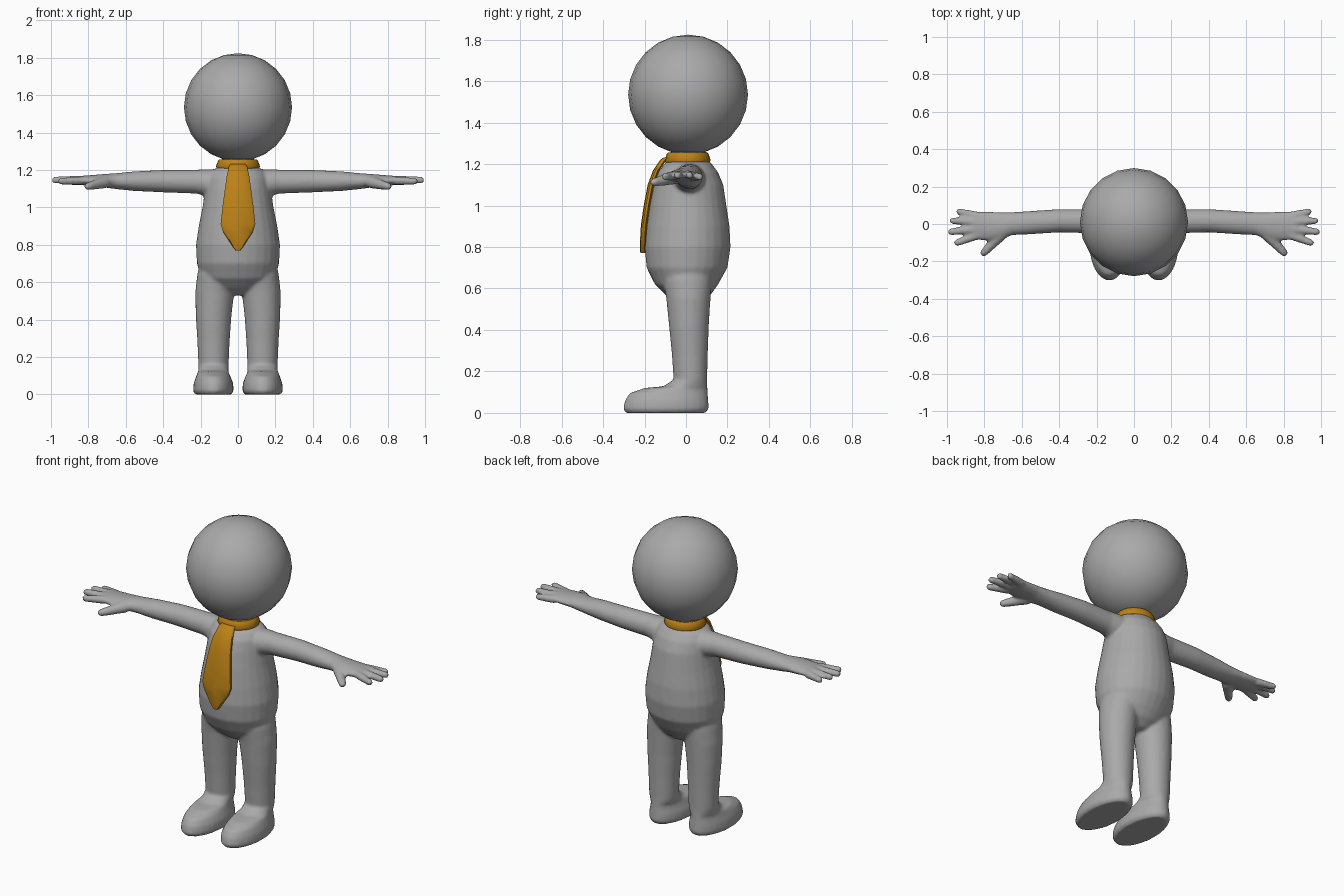
import bpy
import bmesh
from math import cos, sin, pi
from mathutils import Matrix, Vector

if "Cube" in bpy.data.objects:
    bpy.data.objects.remove(bpy.data.objects["Cube"], do_unlink=True)


def material(name, rgb):
    mat = bpy.data.materials.new(name)
    mat.use_nodes = True
    mat.diffuse_color = (*rgb, 1)
    mat.node_tree.nodes["Principled BSDF"].inputs["Base Color"].default_value = (*rgb, 1)
    return mat


grey = material("grey", (0.4, 0.4, 0.4))
gold = material("gold", (0.5, 0.22, 0.008))


def finish(bm, name, mat, angle=pi):
    bmesh.ops.recalc_face_normals(bm, faces=bm.faces)
    mesh = bpy.data.meshes.new(name)
    bm.to_mesh(mesh)
    bm.free()
    mesh.materials.append(mat)
    obj = bpy.data.objects.new(name, mesh)
    bpy.context.collection.objects.link(obj)
    bpy.ops.object.select_all(action="DESELECT")
    obj.select_set(True)
    bpy.context.view_layer.objects.active = obj
    bpy.ops.object.shade_smooth_by_angle(angle=angle)
    return obj


def bridge(bm, rings, caps=True):
    """Join rings of points into a closed skin."""
    loops = [[bm.verts.new(p) for p in ring] for ring in rings]
    for a, b in zip(loops, loops[1:]):
        for i in range(len(a)):
            j = (i + 1) % len(a)
            bm.faces.new((a[i], a[j], b[j], b[i]))
    if caps:
        bm.faces.new(loops[0][::-1])
        bm.faces.new(loops[-1])


def upright(z, x0, x1, y0, y1, n=28):
    """Horizontal ellipse fitted to the given bounds."""
    return [Vector(((x0 + x1) / 2 + (x1 - x0) / 2 * cos(2 * pi * i / n),
                    (y0 + y1) / 2 + (y1 - y0) / 2 * sin(2 * pi * i / n), z)) for i in range(n)]


def sideways(x, y0, y1, z0, z1, n=20):
    """Ellipse across the x axis fitted to the given bounds."""
    return [Vector((x, p.x, p.y)) for p in upright(0, y0, y1, z0, z1, n)]


def finger(start, end, r0, r1):
    """Rings of a tapered finger with a domed tip."""
    axis = end - start
    turn = axis.to_track_quat("Z", "Y")
    sections = [(0, r0), (axis.length, r1)]
    sections += [(axis.length + r1 * sin(a), r1 * cos(a)) for a in (0.5, 1.0, 1.4)]
    return [[start + turn @ p for p in upright(d, -r, r, -r, r, 12)] for d, r in sections]


# Torso: height, half width, front, back
torso = ((0.53, 0.06, -0.05, 0.07), (0.57, 0.15, -0.10, 0.12), (0.62, 0.195, -0.15, 0.155),
         (0.70, 0.22, -0.19, 0.20), (0.80, 0.225, -0.20, 0.215), (0.90, 0.21, -0.19, 0.21),
         (1.00, 0.19, -0.175, 0.195), (1.10, 0.175, -0.155, 0.18), (1.16, 0.165, -0.135, 0.155),
         (1.20, 0.14, -0.105, 0.125), (1.215, 0.10, -0.09, 0.11), (1.26, 0.09, -0.08, 0.10))
body = bmesh.new()
bridge(body, [upright(z, -w, w, f, b) for z, w, f, b in torso])

# Legs and feet in one loft: height, inner, outer, front, back
leg = ((0.0, 0.035, 0.23, -0.29, 0.095), (0.02, 0.023, 0.241, -0.304, 0.11),
       (0.06, 0.026, 0.237, -0.295, 0.108), (0.095, 0.04, 0.225, -0.272, 0.105),
       (0.12, 0.05, 0.215, -0.20, 0.104), (0.128, 0.05, 0.212, -0.11, 0.103),
       (0.16, 0.05, 0.212, -0.06, 0.102), (0.28, 0.045, 0.217, -0.068, 0.105),
       (0.42, 0.035, 0.226, -0.082, 0.11), (0.55, 0.02, 0.228, -0.095, 0.118),
       (0.64, 0.01, 0.218, -0.11, 0.125), (0.72, 0.02, 0.20, -0.10, 0.12))

# Arm and palm: distance out, front, back, bottom, top
arm = ((0.08, -0.07, 0.10, 1.04, 1.205), (0.17, -0.06, 0.09, 1.06, 1.203),
       (0.22, -0.05, 0.08, 1.073, 1.202), (0.40, -0.045, 0.08, 1.08, 1.20),
       (0.55, -0.055, 0.07, 1.087, 1.193), (0.65, -0.06, 0.063, 1.097, 1.183),
       (0.72, -0.085, 0.063, 1.107, 1.178), (0.79, -0.09, 0.065, 1.113, 1.172),
       (0.86, -0.085, 0.066, 1.122, 1.167), (0.88, -0.07, 0.055, 1.13, 1.16))

# Fingers and thumb: start, end, radii
fingers = (((0.84, 0.045, 1.14), (0.935, 0.066, 1.138), 0.023, 0.018),
           ((0.85, 0.012, 1.148), (0.97, 0.017, 1.146), 0.023, 0.018),
           ((0.85, -0.028, 1.148), (0.978, -0.042, 1.146), 0.023, 0.019),
           ((0.84, -0.062, 1.143), (0.945, -0.10, 1.14), 0.023, 0.019),
           ((0.71, -0.055, 1.135), (0.802, -0.153, 1.112), 0.034, 0.021))

for s in (1, -1):
    limbs = [[upright(*ring) for ring in leg], [sideways(*ring) for ring in arm]]
    limbs += [finger(Vector(a), Vector(b), r0, r1) for a, b, r0, r1 in fingers]
    flip = Matrix.Diagonal((s, 1, 1))
    for limb in limbs:
        bridge(body, [[flip @ p for p in ring] for ring in limb])

# Fuse the limbs with the torso and soften the joints
figure = finish(body, "body", grey)
fuse = figure.modifiers.new("fuse", "REMESH")
fuse.mode = "VOXEL"
fuse.voxel_size = 0.009
fuse.use_smooth_shade = True
soften = figure.modifiers.new("soften", "SMOOTH")
soften.factor = 0.5
soften.iterations = 5

# Head
ball = bmesh.new()
bmesh.ops.create_uvsphere(ball, u_segments=20, v_segments=12, radius=0.289,
                          matrix=Matrix.Translation((0, 0.01, 1.535)))
finish(ball, "head", grey)

# Collar: a closed band around the neck
band = bmesh.new()
profile = ((1.21, 0.085), (1.208, 0.113), (1.218, 0.118), (1.247, 0.108), (1.257, 0.10),
           (1.255, 0.08), (1.21, 0.085))
bridge(band, [upright(z, -r, r, 0.008 - r * 0.94, 0.008 + r * 0.94) for z, r in profile], caps=False)
bmesh.ops.remove_doubles(band, verts=band.verts, dist=0.0001)
finish(band, "collar", gold, 0.8)

# Necktie: height, half width, front surface
tie = ((1.232, 0.04, -0.105), (1.222, 0.048, -0.122), (1.17, 0.06, -0.158), (1.10, 0.07, -0.184),
       (1.00, 0.083, -0.203), (0.91, 0.093, -0.216), (0.87, 0.08, -0.219),
       (0.785, 0.025, -0.222), (0.77, 0.012, -0.218))
strip = bmesh.new()
rings = []
for z, w, y in tie:
    outline = ((-1, 0.022), (-1, 0.01), (-0.88, 0.002), (0, -0.001),
               (0.88, 0.002), (1, 0.01), (1, 0.022), (0, 0.03))
    rings.append([Vector((w * u, y + d, z)) for u, d in outline])
bridge(strip, rings)
finish(strip, "necktie", gold, 0.7)
